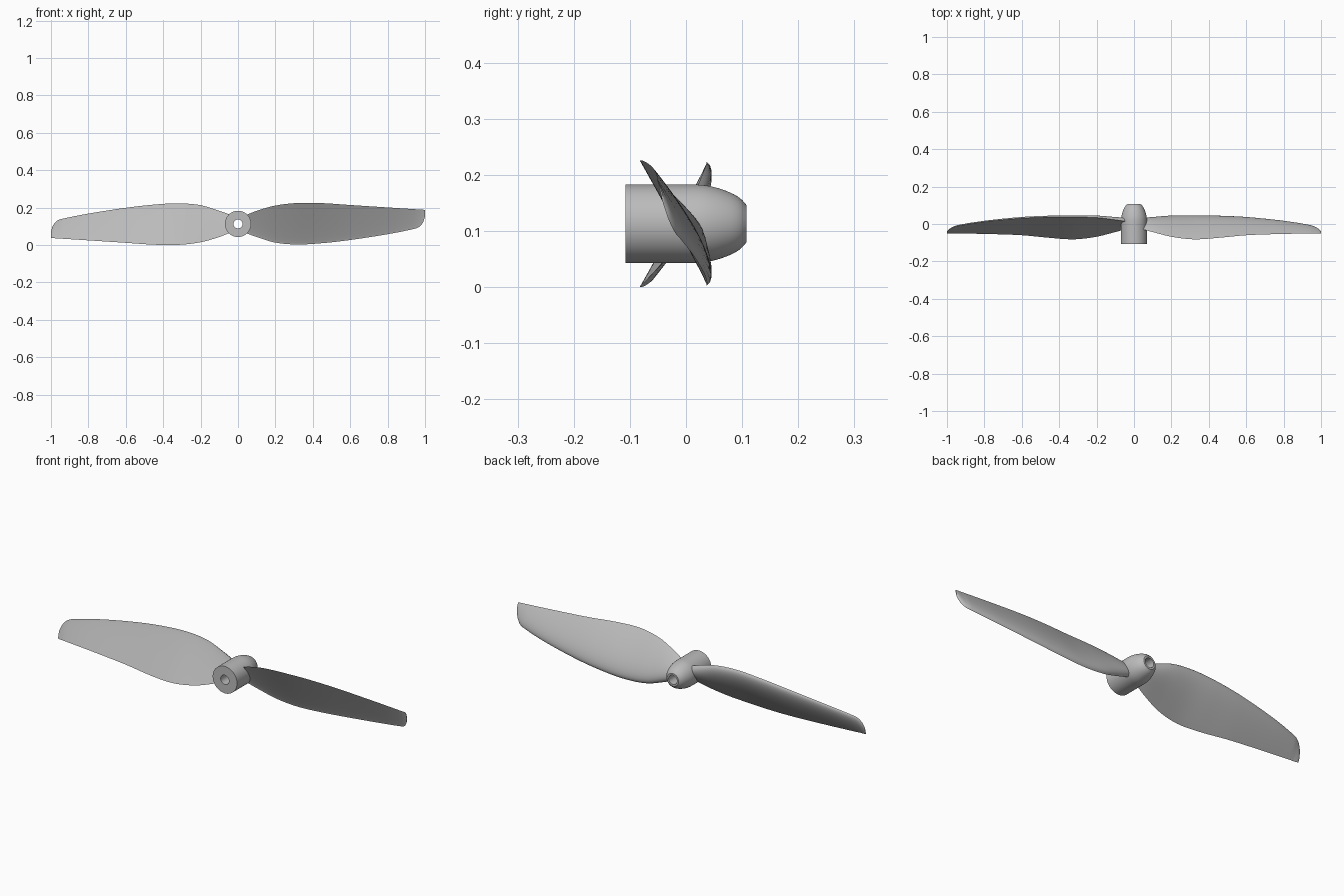
import bpy
import bmesh
import math
from mathutils import Matrix, Vector

if "Cube" in bpy.data.objects:
    bpy.data.objects.remove(bpy.data.objects["Cube"])

AXIS = Vector((0, 0, 0.113))
HUB_SIDES = 64
SECTION_STEPS = 16
SPAN_STEPS = 6

grey = bpy.data.materials.new("light_grey")
grey.use_nodes = True
colour = (0.5, 0.5, 0.5, 1)
grey.diffuse_color = colour
grey.node_tree.nodes["Principled BSDF"].inputs["Base Color"].default_value = colour


def finish(bm, name, angle):
    """Turn a bmesh into a smooth shaded object."""
    bmesh.ops.recalc_face_normals(bm, faces=bm.faces)
    mesh = bpy.data.meshes.new(name)
    bm.to_mesh(mesh)
    bm.free()
    mesh.materials.append(grey)
    obj = bpy.data.objects.new(name, mesh)
    bpy.context.collection.objects.link(obj)
    bpy.ops.object.select_all(action="DESELECT")
    obj.select_set(True)
    bpy.context.view_layer.objects.active = obj
    bpy.ops.object.shade_smooth_by_angle(angle=math.radians(angle))
    return obj


def bridge(bm, loop_a, loop_b):
    """Join two closed rings of vertices with quads."""
    count = len(loop_a)
    for i in range(count):
        j = (i + 1) % count
        bm.faces.new((loop_a[i], loop_a[j], loop_b[j], loop_b[i]))


def spline(rows, steps):
    """Smooth interpolation through rows of numbers, uneven spacing in the first column."""
    def slope(i, k):
        a, b = rows[max(i - 1, 0)], rows[min(i + 1, len(rows) - 1)]
        return (b[k] - a[k]) / (b[0] - a[0])

    result = []
    for i in range(len(rows) - 1):
        p, q = rows[i], rows[i + 1]
        width = q[0] - p[0]
        for s in range(steps):
            t = s / steps
            row = [p[0] + width * t]
            for k in range(1, len(p)):
                row.append((1 + 2 * t) * (1 - t) ** 2 * p[k]
                           + t * (1 - t) ** 2 * width * slope(i, k)
                           + t * t * (3 - 2 * t) * q[k]
                           + t * t * (t - 1) * width * slope(i + 1, k))
            result.append(row)
    result.append(rows[-1])
    return result


# Hub: a turned sleeve with a rounded nose and a bore along y
def make_hub():
    bore = 0.024
    nose = spline([(0.0, 0.07), (0.03, 0.069), (0.055, 0.064),
                   (0.08, 0.055), (0.097, 0.045), (0.108, 0.033)], 3)
    profile = [(-0.108, bore), (-0.108, 0.07)] + nose + [(0.108, bore)]
    bm = bmesh.new()
    rings = []
    for y, r in profile:
        ring = []
        for i in range(HUB_SIDES):
            a = math.tau * i / HUB_SIDES
            ring.append(bm.verts.new(AXIS + Vector((r * math.cos(a), y, r * math.sin(a)))))
        rings.append(ring)
    for i, ring in enumerate(rings):
        bridge(bm, ring, rings[(i + 1) % len(rings)])
    return finish(bm, "hub", 35)


# Blade stations: span, thin edge y and z, blunt edge y and z, thickness
STATIONS = [
    (0.03, -0.024, 0.042, 0.012, -0.045, 0.03),
    (0.1, -0.043, 0.07, 0.022, -0.07, 0.031),
    (0.2, -0.068, 0.098, 0.034, -0.1, 0.03),
    (0.32, -0.082, 0.112, 0.037, -0.11, 0.028),
    (0.45, -0.074, 0.111, 0.037, -0.103, 0.025),
    (0.6, -0.06, 0.101, 0.031, -0.086, 0.021),
    (0.8, -0.053, 0.088, 0.012, -0.055, 0.016),
    (0.94, -0.051, 0.079, -0.01, -0.027, 0.012),
    (0.97, -0.051, 0.077, -0.02, -0.015, 0.01),
    (0.99, -0.05, 0.076, -0.032, 0.01, 0.007),
    (1.0, -0.05, 0.074, -0.042, 0.04, 0.003),
]


def foil(u):
    """Relative foil thickness, u measured from the blunt edge."""
    return 10 * (0.297 * math.sqrt(u) - 0.126 * u - 0.352 * u ** 2
                 + 0.284 * u ** 3 - 0.103 * u ** 4)


def make_blade(name, turn):
    bm = bmesh.new()
    rings = []
    for x, ay, az, by, bz, thick in spline(STATIONS, SPAN_STEPS):
        thin, blunt = Vector((x, ay, az)), Vector((x, by, bz))
        chord = (thin - blunt).normalized()
        normal = Vector((0, chord.z, -chord.y))
        ring = []
        for i in range(2 * SECTION_STEPS):
            u = (1 - math.cos(math.pi * i / SECTION_STEPS)) / 2
            side = 1 if i <= SECTION_STEPS else 0.08
            offset = normal * (thick * side * max(foil(u), 0))
            ring.append(bm.verts.new(blunt.lerp(thin, u) + offset))
        rings.append(ring)
    for a, b in zip(rings, rings[1:]):
        bridge(bm, a, b)
    bm.faces.new(rings[0])
    bm.faces.new(rings[-1])
    place = Matrix.Translation(AXIS) @ Matrix.Rotation(turn, 4, "Y")
    bmesh.ops.transform(bm, matrix=place, verts=bm.verts)
    return finish(bm, name, 50)


make_hub()
make_blade("left_blade", 0)
make_blade("right_blade", math.pi)
